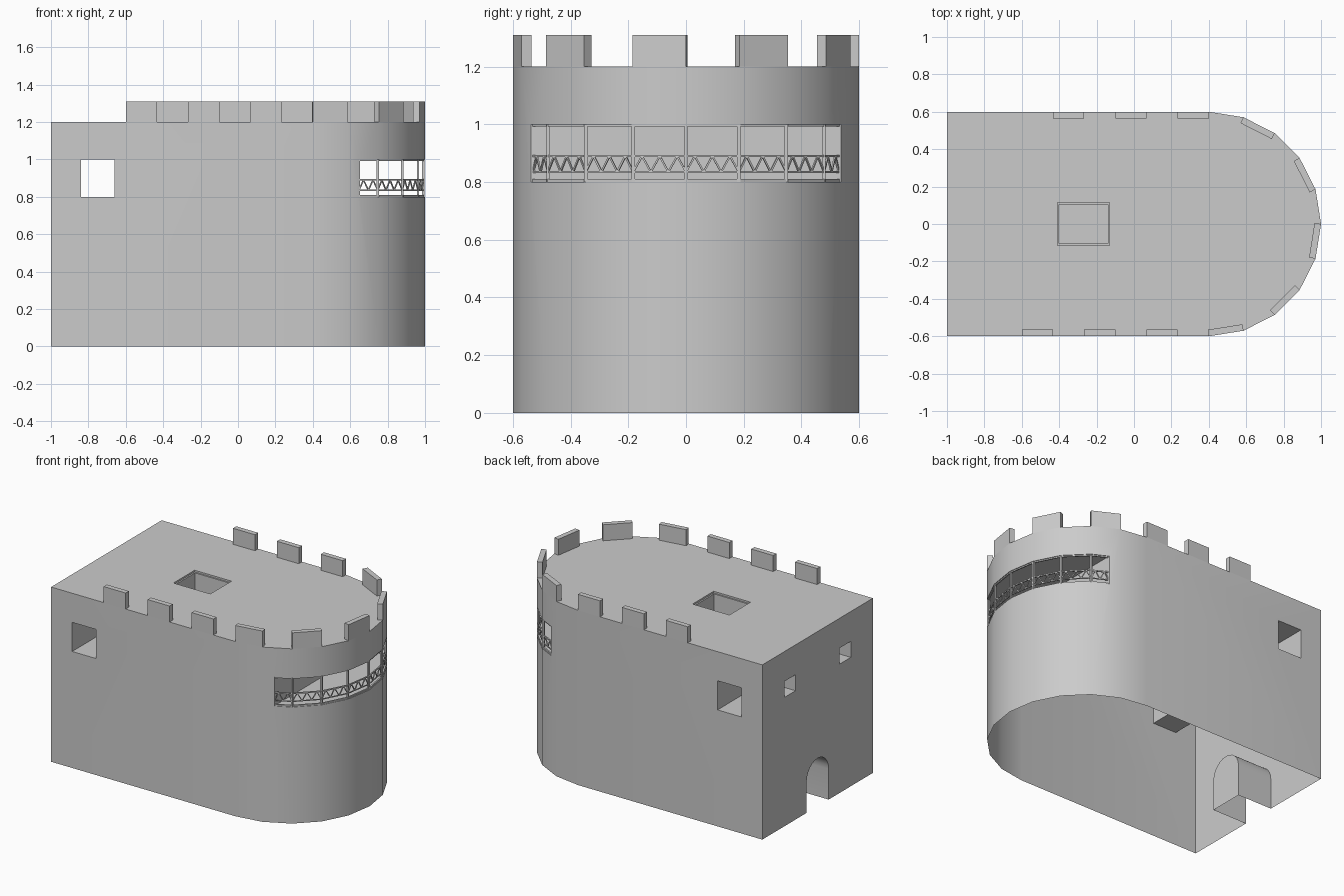
import bpy, bmesh, math
from mathutils import Vector, Matrix

if "Cube" in bpy.data.objects:
    bpy.data.objects.remove(bpy.data.objects["Cube"])

H, W, R, CX = 1.2, 0.6, 0.6, 0.4   # wall height, half width, apse radius, apse centre
STEP = math.radians(18)


def finish(bm, name):
    bmesh.ops.recalc_face_normals(bm, faces=bm.faces)
    me = bpy.data.meshes.new(name)
    bm.to_mesh(me)
    bm.free()
    ob = bpy.data.objects.new(name, me)
    bpy.context.collection.objects.link(ob)
    return ob


def prism(bm, base, offset):
    """Extrude a closed loop of points along an offset."""
    f = bm.faces.new([bm.verts.new(p) for p in base])
    ext = bmesh.ops.extrude_face_region(bm, geom=[f])
    vs = [g for g in ext["geom"] if isinstance(g, bmesh.types.BMVert)]
    bmesh.ops.translate(bm, verts=vs, vec=offset)


def box(bm, x0, x1, y0, y1, z0, z1):
    prism(bm, [(x0, y0, z0), (x1, y0, z0), (x1, y1, z0), (x0, y1, z0)], (0, 0, z1 - z0))


def bar(bm, a, b, t):
    """Square bar between two points."""
    a, b = Vector(a), Vector(b)
    d = b - a
    m = (Matrix.Translation((a + b) / 2) @ d.to_track_quat('Z', 'Y').to_matrix().to_4x4()
         @ Matrix.Diagonal((t, t, d.length, 1)))
    bmesh.ops.create_cube(bm, size=1, matrix=m)


def cut(target, bm):
    cutter = finish(bm, "cutter")
    cutter.hide_render = True
    mod = target.modifiers.new("cut", 'BOOLEAN')
    mod.operation, mod.solver, mod.object = 'DIFFERENCE', 'EXACT', cutter
    bpy.context.view_layer.objects.active = target
    bpy.ops.object.modifier_apply(modifier=mod.name)
    bpy.data.objects.remove(cutter)


def arc(k):
    a = STEP * k
    return Vector((CX + R * math.cos(a), R * math.sin(a), 0))


# Keep walls: rectangle with a rounded end
bm = bmesh.new()
outline = [(-1, W, 0), (-1, -W, 0)] + [arc(k) for k in range(-5, 6)]
prism(bm, outline, (0, 0, H))
keep = finish(bm, "keep_walls")

# Openings: side windows, end windows, roof hatch, viewing gallery
openings = [
    (-0.84, -0.66, -0.8, 0.8, 0.8, 1.0),
    (-1.2, -0.80, 0.24, 0.36, 0.885, 0.995),
    (-1.2, -0.80, -0.36, -0.24, 0.885, 0.995),
    (-0.41, -0.13, -0.115, 0.115, 1.188, 1.4),
    (-0.40, -0.14, -0.105, 0.105, 1.0, 1.4),
    (0.65, 1.2, -0.8, 0.8, 0.8, 1.0),
]
for o in openings:
    bm = bmesh.new()
    box(bm, *o)
    cut(keep, bm)

# Arched doorway
bm = bmesh.new()
door = [(-1.2, -0.12, -0.2)]
door += [(-1.2, -0.12 * math.cos(math.pi * i / 12), 0.21 + 0.12 * math.sin(math.pi * i / 12)) for i in range(13)]
door += [(-1.2, 0.12, -0.2)]
prism(bm, door, (0.46, 0, 0))
cut(keep, bm)

# The shell is open underneath
bm = bmesh.new()
bm.from_mesh(keep.data)
under = [f for f in bm.faces if all(v.co.z < 0.001 for v in f.verts)]
bmesh.ops.delete(bm, geom=under, context='FACES')
bm.to_mesh(keep.data)
bm.free()
bpy.ops.object.select_all(action='DESELECT')
keep.select_set(True)
bpy.context.view_layer.objects.active = keep
bpy.ops.object.shade_smooth_by_angle(angle=math.radians(30))

# Battlements on every other perimeter segment
path = [Vector((-0.6 + i / 6, -W, 0)) for i in range(6)]
path += [arc(k) for k in range(-5, 6)]
path += [Vector((CX - i / 6, W, 0)) for i in range(1, 7)]
bm = bmesh.new()
for a, b in list(zip(path, path[1:]))[::2]:
    d = (b - a).normalized()
    n = Vector((-d.y, d.x, 0)) * 0.035
    z = Vector((0, 0, H))
    prism(bm, [a + z, b + z, b + n + z, a + n + z], (0, 0, 0.11))
finish(bm, "battlements")

# Gallery railing: posts, rails and zigzag bars
p0, p1 = arc(-4), arc(-3)
start = p0.lerp(p1, (0.65 - p0.x) / (p1.x - p0.x))
end = Vector((start.x, -start.y, 0))
centre = Vector((CX, 0, 0))
pts = [centre + (p - centre) * 0.985 for p in [start] + [arc(k) for k in range(-3, 4)] + [end]]


def up(p, z):
    return (p.x, p.y, z)


posts, rails, zig = bmesh.new(), bmesh.new(), bmesh.new()
for p in pts:
    bar(posts, up(p, 0.8), up(p, 1.0), 0.012)
for a, b in zip(pts, pts[1:]):
    for z, t in ((0.805, 0.01), (0.835, 0.006), (0.89, 0.008), (0.996, 0.008)):
        bar(rails, up(a, z), up(b, z), t)
    n = max(4, 2 * round((b - a).length / 0.06 / 1))
    for i in range(n):
        z0, z1 = (0.835, 0.89) if i % 2 == 0 else (0.89, 0.835)
        bar(zig, up(a.lerp(b, i / n), z0), up(a.lerp(b, (i + 1) / n), z1), 0.006)
finish(posts, "gallery_posts")
finish(rails, "gallery_rails")
finish(zig, "gallery_zigzag_bars")
